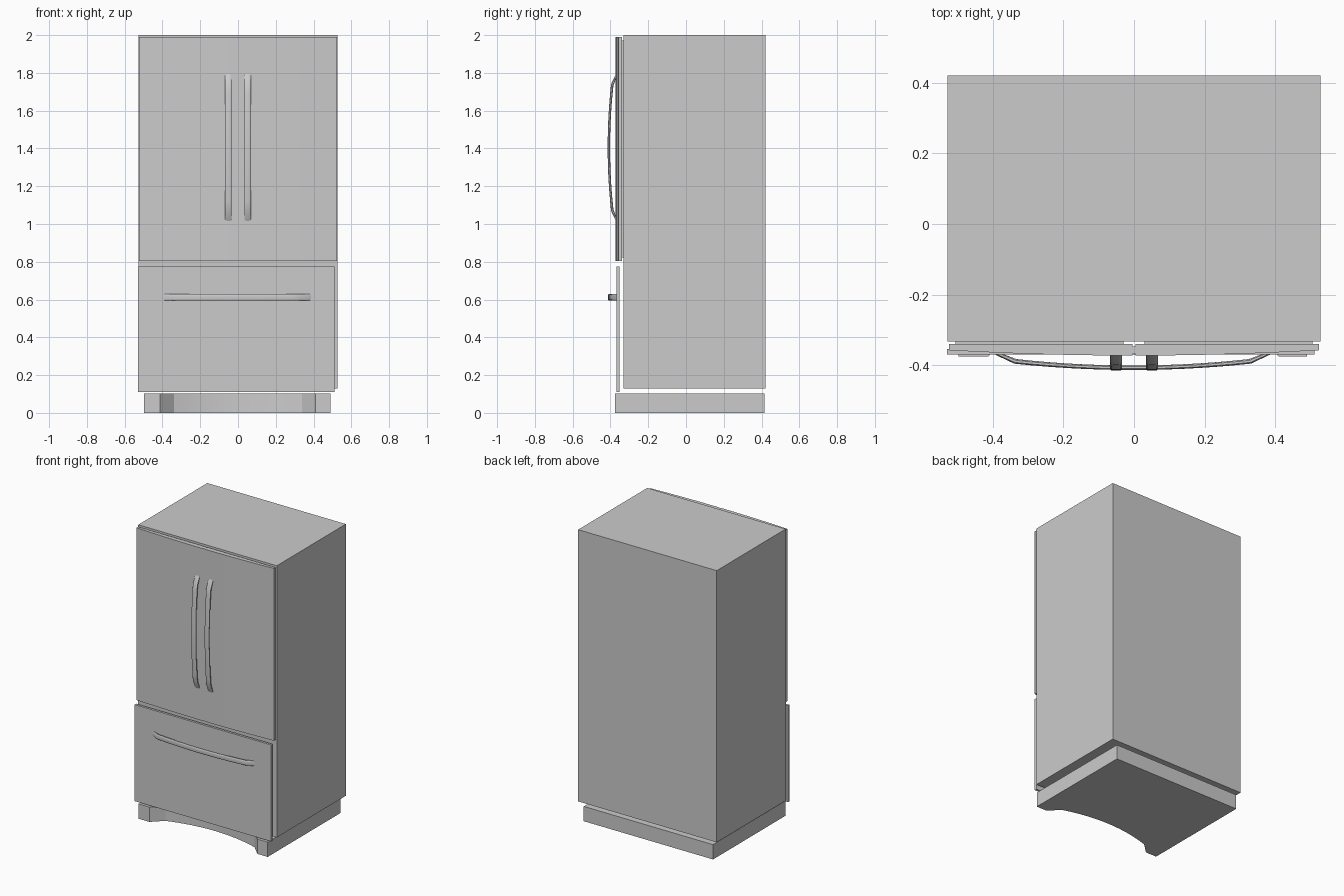
import bpy, bmesh, math
from mathutils import Vector

if "Cube" in bpy.data.objects:
    bpy.data.objects.remove(bpy.data.objects["Cube"])


def finish(name, bm, smooth=None):
    bmesh.ops.recalc_face_normals(bm, faces=bm.faces)
    me = bpy.data.meshes.new(name)
    bm.to_mesh(me)
    bm.free()
    ob = bpy.data.objects.new(name, me)
    bpy.context.collection.objects.link(ob)
    if smooth:
        bpy.ops.object.select_all(action='DESELECT')
        bpy.context.view_layer.objects.active = ob
        ob.select_set(True)
        bpy.ops.object.shade_smooth_by_angle(angle=math.radians(smooth))
    return ob


def prism(name, outline, z0, z1, smooth=None):
    """Extrude an (x, y) outline from z0 to z1."""
    bm = bmesh.new()
    face = bm.faces.new([bm.verts.new((x, y, z0)) for x, y in outline])
    ext = bmesh.ops.extrude_face_region(bm, geom=[face])
    verts = [v for v in ext['geom'] if isinstance(v, bmesh.types.BMVert)]
    bmesh.ops.translate(bm, verts=verts, vec=(0, 0, z1 - z0))
    return finish(name, bm, smooth)


def box(name, x0, x1, y0, y1, z0, z1):
    return prism(name, [(x0, y0), (x1, y0), (x1, y1), (x0, y1)], z0, z1)


def handle(name, place, half_len=0.39, half_width=0.0175, sides=12):
    """Bowed bar; place(along, across, outward) gives the world position."""
    knee = half_len - 0.055
    stations = [(-half_len, 0, -half_len + 0.027, 0)]
    for i in range(15):
        s = knee * (i / 7 - 1)
        out = 0.026 + 0.018 * (1 - (s / knee) ** 2)
        stations.append((s, out, s * 0.98, out - 0.013))
    stations.append((half_len, 0, half_len - 0.027, 0))
    bm = bmesh.new()
    rings = []
    for so, oo, si, oi in stations:
        ring = []
        for k in range(sides):
            a = 2 * math.pi * (k + 0.5) / sides
            # rounded-rectangle cross-section
            c, s = math.cos(a), math.sin(a)
            across = half_width * math.copysign(abs(c) ** 0.6, c)
            t = 0.5 + 0.5 * math.copysign(abs(s) ** 0.6, s)
            ring.append(bm.verts.new(Vector(place(si + (so - si) * t, across, oi + (oo - oi) * t))))
        rings.append(ring)
    for r0, r1 in zip(rings, rings[1:]):
        for k in range(sides):
            n = (k + 1) % sides
            bm.faces.new((r0[k], r0[n], r1[n], r1[k]))
    bm.faces.new(rings[0])
    bm.faces.new(rings[-1])
    return finish(name, bm, 35)


# Cabinet
box("cabinet", -0.528, 0.528, -0.332, 0.42, 0.128, 2.0)

# Upper doors with gently bowed fronts, seals and handles
for side, label in ((-1, "left"), (1, "right")):
    n = 10
    xs = [0.004 + 0.519 * i / n for i in range(n + 1)]
    front = [(side * x, -0.372 + 0.015 * (x / 0.523) ** 2) for x in xs]
    outline = front + [(side * 0.523, -0.34), (side * 0.004, -0.34)]
    prism(label + "_door", outline, 0.803, 1.99, 30)
    box(label + "_door_seal", side * 0.03, side * 0.505, -0.34, -0.332, 0.822, 1.972)
    handle(label + "_door_handle",
           lambda s, w, o, cx=side * 0.051: (cx + w, -0.371 - o, 1.405 + s))

# Narrow filler between the doors
box("door_filler", -0.004, 0.004, -0.368, -0.346, 0.803, 1.99)

# Freezer drawer and its handle
box("freezer_drawer", -0.529, 0.511, -0.369, -0.353, 0.11, 0.775)
handle("drawer_handle", lambda s, w, o: (-0.004 + s, -0.369 - o, 0.612 + w))

# Plinth with two front feet and a concave front between them
arc = []
for i in range(17):
    u = i / 8 - 1
    arc.append((0.34 * u, -0.305 + 0.055 * (1 - u * u)))
plinth = ([(-0.497, 0.415), (-0.497, -0.375), (-0.413, -0.375)] + arc
          + [(0.41, -0.375), (0.489, -0.375), (0.489, 0.415)])
prism("plinth", plinth, 0.0, 0.102, 20)
